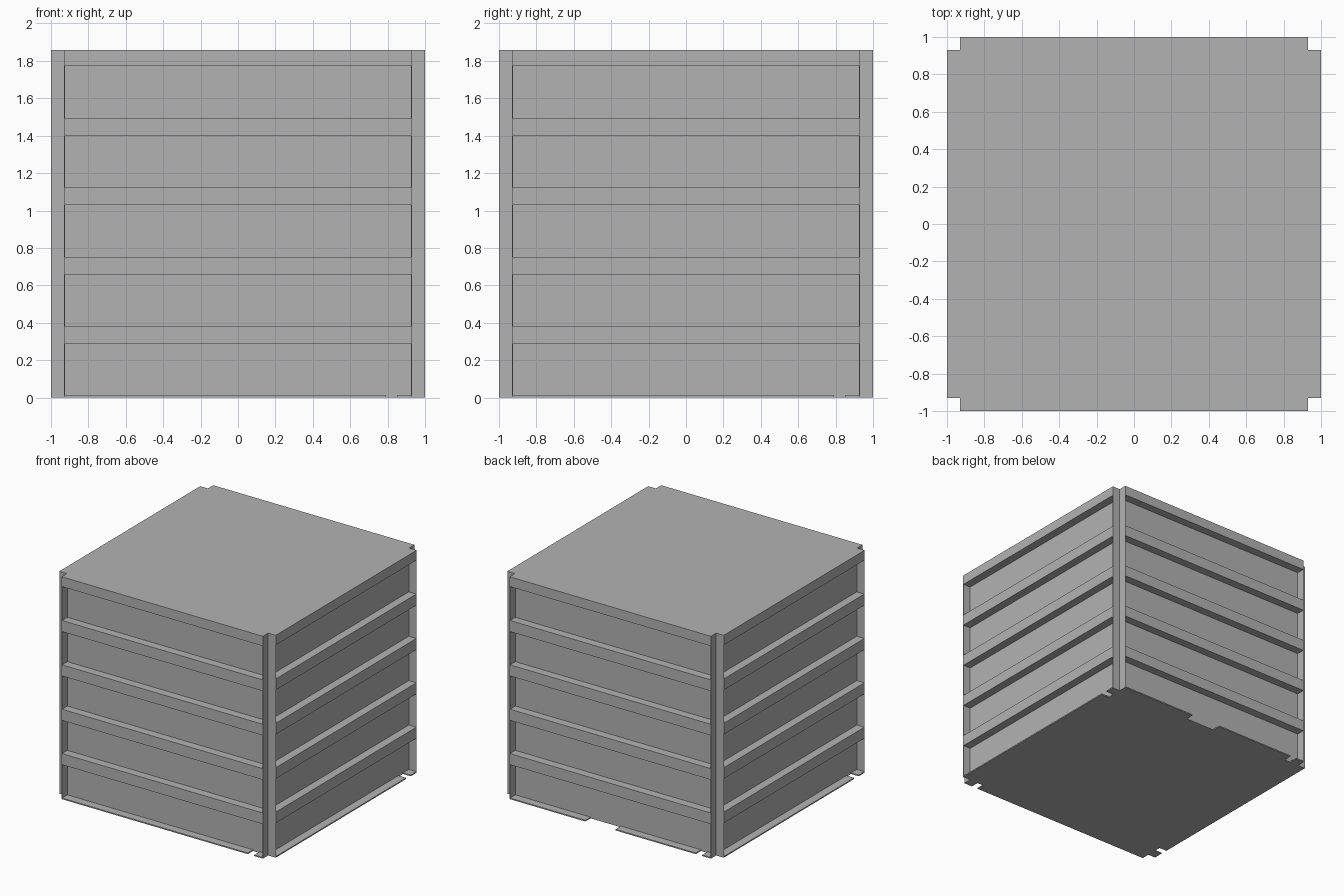
import bpy
import bmesh
from mathutils import Matrix, Vector
from math import pi

cube = bpy.data.objects.get("Cube")
if cube:
    bpy.data.objects.remove(cube, do_unlink=True)

HEIGHT = 1.857
OUTER = 1.0
WALL = 0.93
SHEET = 0.004

grey = bpy.data.materials.new("plain grey")
grey.use_nodes = True
colour = (0.45, 0.45, 0.45, 1)
grey.diffuse_color = colour
grey.node_tree.nodes["Principled BSDF"].inputs["Base Color"].default_value = colour


def box(name, low, high, turn=0):
    """Box between two corners, turned about the vertical axis by quarter turns."""
    low, high = Vector(low), Vector(high)
    bm = bmesh.new()
    bmesh.ops.create_cube(bm, size=1)
    size = high - low
    move = Matrix.Translation((low + high) / 2) @ Matrix.Diagonal((*size, 1))
    bm.transform(Matrix.Rotation(turn * pi / 2, 4, "Z") @ move)
    mesh = bpy.data.meshes.new(name)
    bm.to_mesh(mesh)
    bm.free()
    mesh.materials.append(grey)
    obj = bpy.data.objects.new(name, mesh)
    bpy.context.collection.objects.link(obj)
    return obj


# Closed container body
box("container_body", (-WALL, -WALL, 0), (WALL, WALL, HEIGHT))

# Rails, corner flanges and bottom lip, repeated on each side
for turn, side in enumerate(("front", "left", "back", "right")):
    for level in range(4):
        z = 0.288 + level * 0.3705
        box(f"{side}_slat_{level + 1}", (-WALL, -OUTER, z),
            (WALL, -WALL + 0.01, z + 0.093), turn)
    box(f"{side}_top_rail", (-WALL, -OUTER, 1.775),
        (WALL, -WALL, HEIGHT), turn)

    # Thin fins standing out at both ends of the side
    for end, x in (("start", -WALL), ("finish", WALL - SHEET)):
        box(f"{side}_{end}_corner_fin", (x, -OUTER, 0),
            (x + SHEET, -WALL, HEIGHT), turn)

    # Bottom lip with drainage gaps
    spans = [(-WALL, 0.79), (0.85, WALL)]
    if side == "back":
        spans = [(-WALL, -0.23), (0.05, 0.79), (0.85, WALL)]
    for number, (start, end) in enumerate(spans, 1):
        box(f"{side}_bottom_lip_{number}", (start, -OUTER, 0),
            (end, -WALL, 0.01), turn)
